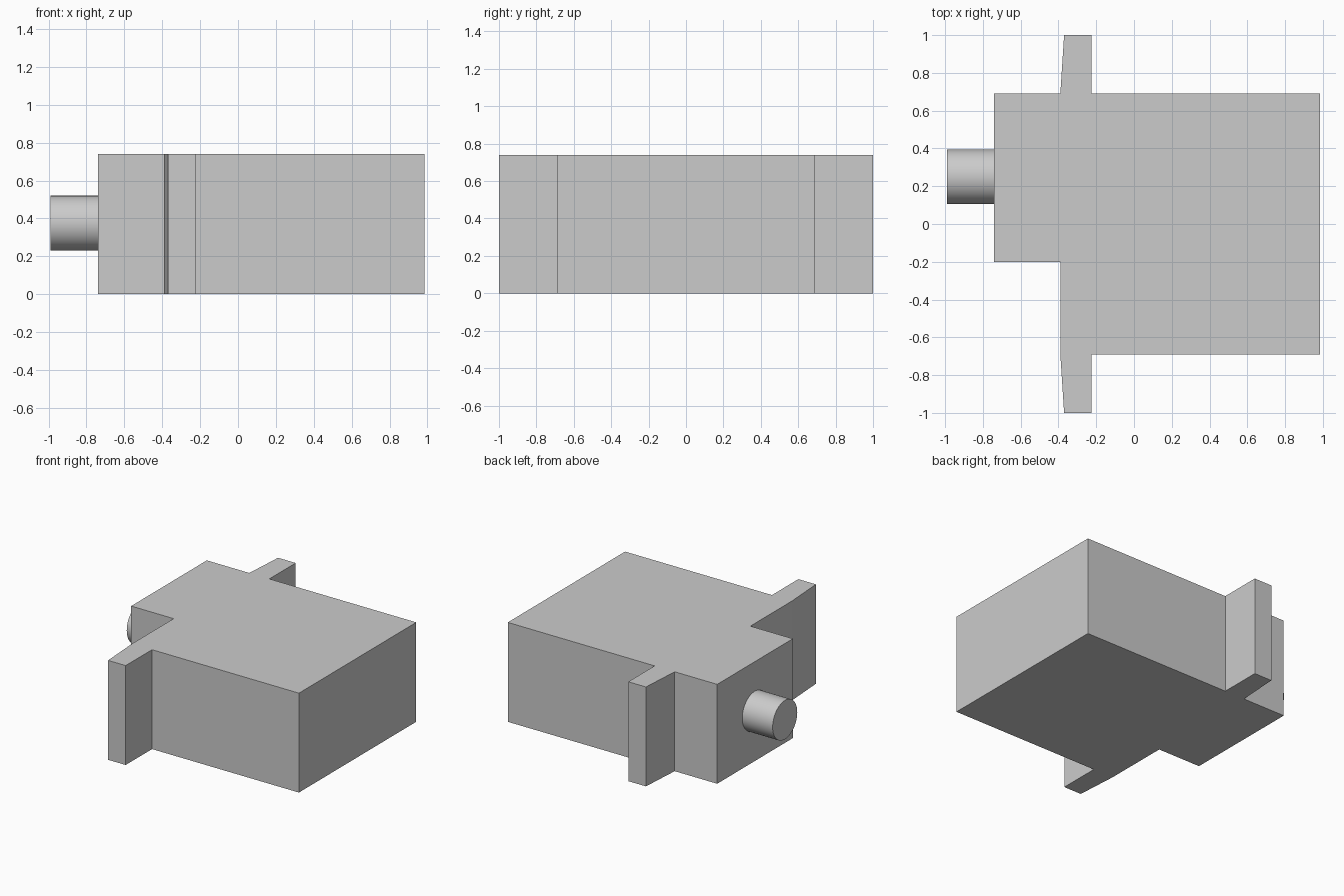
import bpy, bmesh
from math import pi

cube = bpy.data.objects.get("Cube")
if cube:
    bpy.data.objects.remove(cube, do_unlink=True)

HEIGHT = 0.74
LEFT, RIGHT = 0.985, -0.74          # ends of the case
SIDE = 0.69                         # half depth of the case
EAR_IN, EAR_ROOT, EAR_TIP = -0.225, -0.39, -0.37

grey = bpy.data.materials.new("plain grey")
grey.use_nodes = True
colour = (0.6, 0.6, 0.6, 1)
grey.diffuse_color = colour
grey.node_tree.nodes["Principled BSDF"].inputs["Base Color"].default_value = colour


def add_object(name, bm):
    bmesh.ops.recalc_face_normals(bm, faces=bm.faces)
    mesh = bpy.data.meshes.new(name)
    bm.to_mesh(mesh)
    bm.free()
    mesh.materials.append(grey)
    obj = bpy.data.objects.new(name, mesh)
    bpy.context.collection.objects.link(obj)
    return obj


# Case with tapered mounting ears, extruded from its plan outline
outline = [
    (LEFT, -SIDE), (LEFT, SIDE),
    (EAR_IN, SIDE), (EAR_IN, 1), (EAR_TIP, 1), (EAR_ROOT, SIDE),
    (RIGHT, SIDE), (RIGHT, -0.2), (EAR_ROOT, -0.2),
    (EAR_ROOT, -SIDE), (EAR_TIP, -1), (EAR_IN, -1), (EAR_IN, -SIDE),
]
bm = bmesh.new()
base = bm.faces.new([bm.verts.new((x, y, 0)) for x, y in outline])
top = bmesh.ops.extrude_face_region(bm, geom=[base], use_keep_orig=True)["geom"]
bmesh.ops.translate(bm, vec=(0, 0, HEIGHT),
                    verts=[v for v in top if isinstance(v, bmesh.types.BMVert)])
add_object("case_with_ears", bm)

# Output shaft on the right end
bpy.ops.mesh.primitive_cylinder_add(vertices=48, radius=0.145, depth=0.27,
                                    location=(-0.855, 0.25, 0.375),
                                    rotation=(0, pi / 2, 0))
shaft = bpy.context.object
shaft.name = "output_shaft"
shaft.data.materials.append(grey)
bpy.ops.object.shade_smooth_by_angle()
